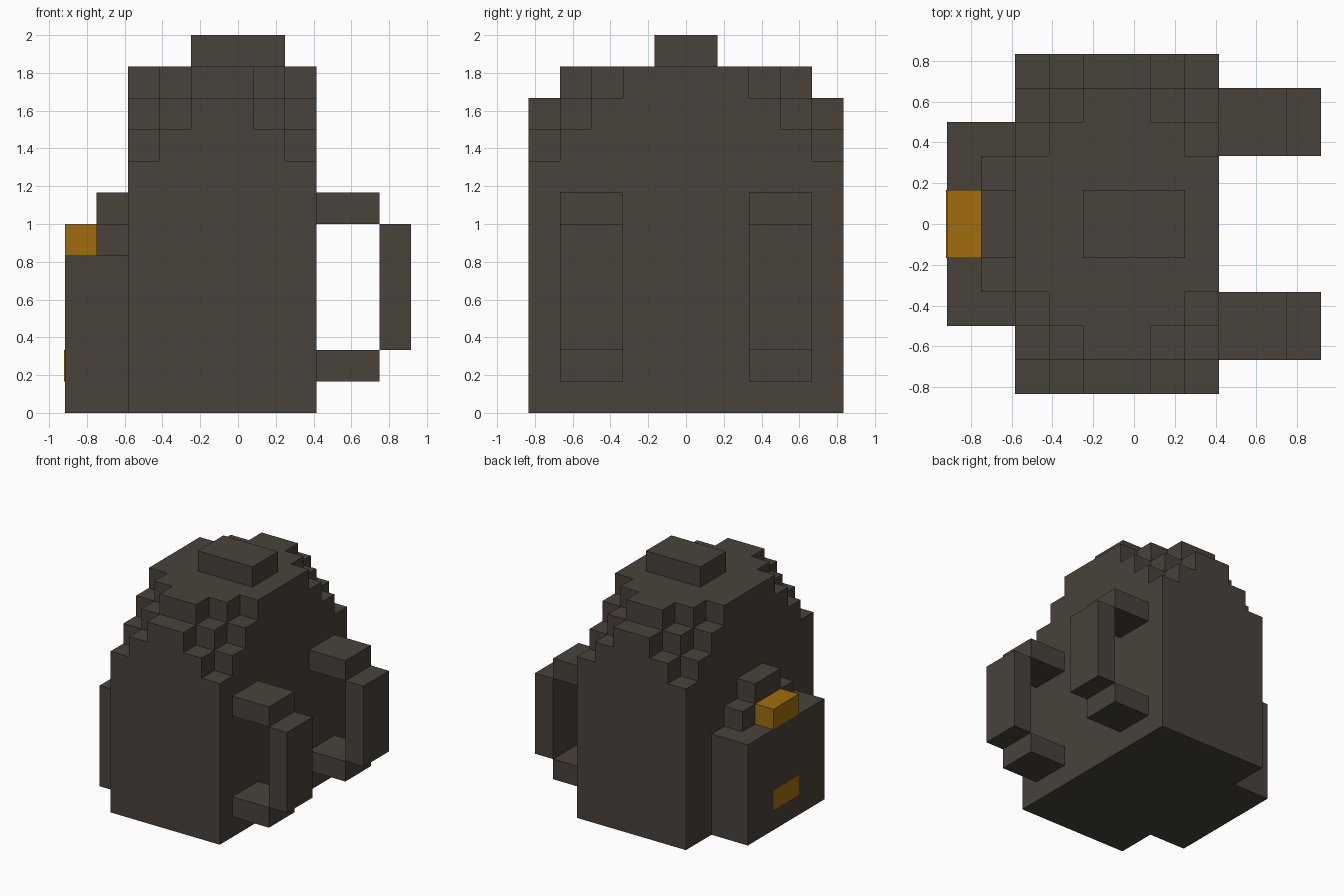
import bpy
import bmesh

cube = bpy.data.objects.get("Cube")
if cube:
    bpy.data.objects.remove(cube, do_unlink=True)

U = 1 / 6  # one block of the grid


def srgb(r, g, b):
    def lin(c):
        c /= 255
        return c / 12.92 if c <= 0.04045 else ((c + 0.055) / 1.055) ** 2.4
    return (lin(r), lin(g), lin(b), 1)


def material(name, color):
    mat = bpy.data.materials.new(name)
    mat.use_nodes = True
    mat.diffuse_color = color
    bsdf = mat.node_tree.nodes["Principled BSDF"]
    bsdf.inputs["Base Color"].default_value = color
    bsdf.inputs["Roughness"].default_value = 0.9
    return mat


CLOTH = material("dark brown cloth", srgb(73, 66, 59))
GOLD = material("gold", srgb(160, 109, 14))


def finish(bm, name, mat):
    mesh = bpy.data.meshes.new(name)
    bm.to_mesh(mesh)
    bm.free()
    mesh.materials.append(mat)
    obj = bpy.data.objects.new(name, mesh)
    bpy.context.collection.objects.link(obj)
    return obj


def block(name, x, y, z, mat=CLOTH):
    """Box from (min, max) pairs given in grid blocks."""
    bm = bmesh.new()
    bmesh.ops.create_cube(bm, size=1)
    for v in bm.verts:
        for axis, (lo, hi) in enumerate((x, y, z)):
            v.co[axis] = (hi if v.co[axis] > 0 else lo) * U
    return finish(bm, name, mat)


def stepped_outline(hx, hy, n):
    """Rectangle whose four corners are cut back in n stair steps."""
    corner = [(hx, hy - n)]
    for s in range(1, n + 1):
        corner += [(hx - s, hy - n + s - 1), (hx - s, hy - n + s)]
    pts = []
    for sx, sy in ((1, 1), (-1, 1), (-1, -1), (1, -1)):
        quad = [(sx * px, sy * py) for px, py in corner]
        pts += quad if sx * sy > 0 else quad[::-1]
    return pts


# Main bag: stacked layers with stair-stepped upper corners
bm = bmesh.new()
layers = ((0, 8, 5, 0), (8, 9, 5, 1), (9, 10, 5, 2), (10, 11, 4, 2))
for z0, z1, half_depth, steps in layers:
    outline = stepped_outline(3, half_depth, steps)
    low = [bm.verts.new(((x - 0.5) * U, y * U, z0 * U)) for x, y in outline]
    high = [bm.verts.new(((x - 0.5) * U, y * U, z1 * U)) for x, y in outline]
    bm.faces.new(high)
    if z0 == 0:
        bm.faces.new(low[::-1])
    for a in range(len(outline)):
        b = (a + 1) % len(outline)
        bm.faces.new((low[a], low[b], high[b], high[a]))
finish(bm, "bag_body", CLOTH)

# Top handle
block("top_handle", (-1.5, 1.5), (-1, 1), (11, 12))

# Pocket with its stepped flap, clasp and badge
block("pocket", (-5.5, -3.5), (-3, 3), (0, 5))
block("flap_lower", (-4.5, -3.5), (-2, 2), (5, 6))
block("flap_upper", (-4.5, -3.5), (-1, 1), (6, 7))
block("clasp", (-5.5, -4.5), (-1, 1), (5, 6), GOLD)
block("pocket_badge", (-5.52, -5.49), (-1, 1), (1, 2), GOLD)

# Pair of shoulder straps
for side, (y0, y1) in (("front", (-4, -2)), ("back", (2, 4))):
    block(f"{side}_strap_top", (2.5, 4.5), (y0, y1), (6, 7))
    block(f"{side}_strap_bottom", (2.5, 4.5), (y0, y1), (1, 2))
    block(f"{side}_strap_upright", (4.5, 5.5), (y0, y1), (2, 6))
